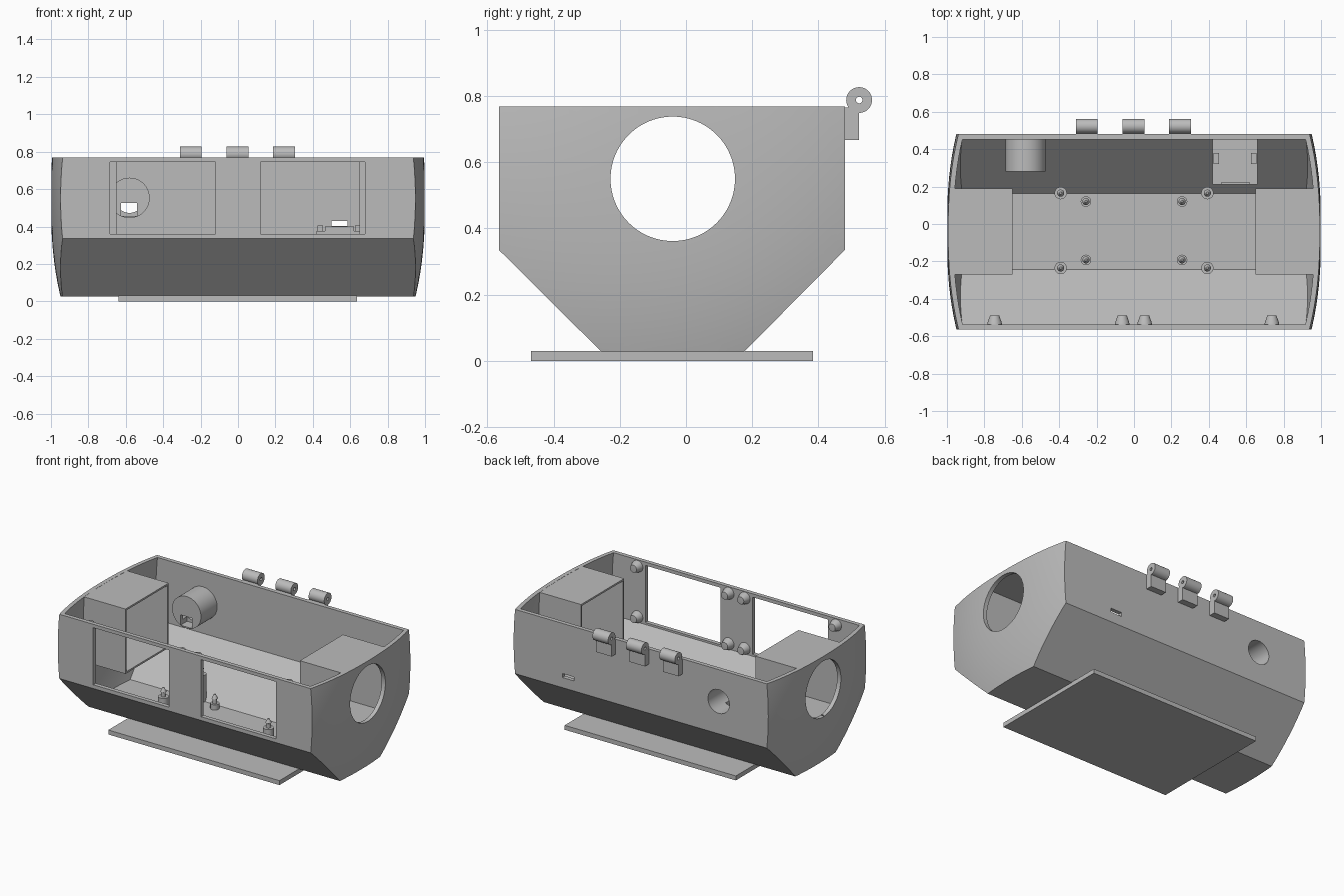
import bpy, bmesh
from math import pi, radians
from mathutils import Matrix, Vector

if "Cube" in bpy.data.objects:
    bpy.data.objects.remove(bpy.data.objects["Cube"], do_unlink=True)

grey = bpy.data.materials.new("plain_grey")
grey.use_nodes = True
COLOUR = (0.5, 0.5, 0.5, 1)
grey.diffuse_color = COLOUR
grey.node_tree.nodes["Principled BSDF"].inputs["Base Color"].default_value = COLOUR

MID_Y, MID_Z = -0.04, 0.55     # axis of the domed ends
TURN = {"z": Matrix(), "x": Matrix.Rotation(pi / 2, 4, "Y"),
        "y": Matrix.Rotation(-pi / 2, 4, "X")}


def finish(bm, name):
    bmesh.ops.recalc_face_normals(bm, faces=bm.faces)
    mesh = bpy.data.meshes.new(name)
    bm.to_mesh(mesh)
    bm.free()
    mesh.materials.append(grey)
    obj = bpy.data.objects.new(name, mesh)
    bpy.context.collection.objects.link(obj)
    return obj


def box(name, x, y, z):
    bm = bmesh.new()
    bmesh.ops.create_cube(bm, size=1)
    for v in bm.verts:
        v.co = [(r[0] + r[1]) / 2 + c * (r[1] - r[0]) for c, r in zip(v.co, (x, y, z))]
    return finish(bm, name)


def prism(name, outline, half):
    """Extrude a y-z outline along x."""
    bm = bmesh.new()
    face = bm.faces.new([bm.verts.new((-half, y, z)) for y, z in outline])
    new = bmesh.ops.extrude_face_region(bm, geom=[face])["geom"]
    bmesh.ops.translate(bm, vec=(2 * half, 0, 0),
                        verts=[v for v in new if isinstance(v, bmesh.types.BMVert)])
    return finish(bm, name)


def lathe(name, profile, centre, axis="z", steps=32, closed=False):
    """Spin (radius, height) points around an axis."""
    bm = bmesh.new()
    vs = [bm.verts.new((r, 0, h)) for r, h in profile]
    pairs = list(zip(vs, vs[1:])) + ([(vs[-1], vs[0])] if closed else [])
    edges = [bm.edges.new(p) for p in pairs]
    bmesh.ops.spin(bm, geom=vs + edges, cent=(0, 0, 0), axis=(0, 0, 1),
                   angle=2 * pi, steps=steps, use_merge=False)
    bmesh.ops.remove_doubles(bm, verts=bm.verts, dist=1e-5)
    bm.transform(Matrix.Translation(Vector(centre)) @ TURN[axis])
    return finish(bm, name)


def rod(name, radius, a, b, centre, axis, steps=48):
    return lathe(name, [(0, a), (radius, a), (radius, b), (0, b)], centre, axis, steps)


def combine(obj, other, operation="DIFFERENCE"):
    mod = obj.modifiers.new("cut", "BOOLEAN")
    mod.operation, mod.solver, mod.object = operation, "EXACT", other
    bpy.context.view_layer.objects.active = obj
    bpy.ops.object.modifier_apply(modifier=mod.name)
    bpy.data.objects.remove(other, do_unlink=True)


def lens(inset):
    """Round solid whose two ends bulge gently outwards."""
    radii = [i * 0.05 for i in range(19)]
    side = [(r, 1 - inset - 0.05 * (r / 0.52) ** 2.5) for r in radii]
    return lathe("lens", side + [(r, -h) for r, h in reversed(side)],
                 (0, MID_Y, MID_Z), "x", 96)


# Open-topped case with chamfered bottom and domed ends
case = prism("case", [(-.565, .768), (-.565, .335), (-.255, .027),
                      (.175, .027), (.48, .335), (.48, .768)], 1.2)
combine(case, lens(0), "INTERSECT")
cavity = prism("cavity", [(-.537, .9), (-.537, .347), (-.243, .055),
                          (.163, .055), (.452, .347), (.452, .9)], 1.2)
combine(cavity, lens(.028), "INTERSECT")
combine(case, cavity)

# Openings: end ports, front windows, rear port and slot
combine(case, rod("port", .188, -1.2, 1.2, (0, MID_Y, MID_Z), "x", 96))
for x in ((-.685, -.12), (.12, .68)):
    combine(case, box("window", x, (-.7, -.5), (.36, .745)))
combine(case, rod("rear_port", .08, .4, .6, (-.58, 0, .553), "y"))
combine(case, box("rear_slot", (.5, .585), (.4, .6), (.403, .43)))

# Base plate
box("base_plate", (-.64, .637), (-.468, .383), (0, .03))

# Housings behind the end ports, open towards the middle
for side, label in ((-1, "right"), (1, "left")):
    xs = sorted((side * .65, side * .972))
    housing = box(label + "_housing", xs, (-.27, .19), (.33, .767))
    inner = sorted((side * .6, side * 1.1))
    combine(housing, box("hollow", inner, (-.258, .178), (.342, .755)))

# Sensor cup on the rear wall, with a slot in its front
cup = lathe("rear_cup", [(0, .28), (.108, .28), (.108, .456), (.08, .456),
                         (.08, .3), (0, .3)], (-.58, 0, .553), "y", 48)
combine(cup, box("cup_slot", (-.625, -.54), (.2, .35), (.455, .525)))

# Socket shelf on the rear wall
box("shelf", (.42, .66), (.21, .46), (.335, .375))
box("shelf_lip", (.465, .62), (.21, .222), (.37, .4))
for x in ((.425, .455), (.625, .655)):
    box("shelf_clip", x, (.32, .38), (.37, .405))

# Hinges on the back
for x in (-.252, -.003, .246):
    box("hinge_leg", (x - .058, x + .058), (.475, .523), (.667, .766))
    lathe("hinge_knuckle", [(.01, -.058), (.039, -.058), (.039, .058), (.01, .058)],
          (x, .523, .788), "x", closed=True)

# Floor standoffs: tall outer set and short inner set, each with a pin
def standoff(name, x, y, radius, top):
    lathe(name, [(0, .05), (radius, .05), (radius, top), (.014, top),
                 (.014, top + .03), (.019, top + .033), (.006, top + .06),
                 (0, top + .06)], (x, y, 0), steps=24)


for side in (-1, 1):
    for y in (.165, -.235):
        standoff("tall_standoff", side * .392, y, .033, .235)
    for y in (.12, -.192):
        standoff("short_standoff", side * .257, y, .028, .09)

# Tapered knobs beside the windows, inside the front wall
for x in (-.745, -.063, .057, .737):
    for z in (.725, .385):
        lathe("wall_knob", [(0, -.54), (.04, -.54), (.037, -.525), (.025, -.49),
                            (0, -.488)], (x, 0, z), "y", 24)

# Smooth curved parts while keeping hard edges
bpy.ops.object.select_all(action="DESELECT")
for obj in bpy.context.collection.objects:
    if obj.type == "MESH" and obj.data.materials and obj.data.materials[0] == grey:
        obj.select_set(True)
        bpy.context.view_layer.objects.active = obj
bpy.ops.object.shade_smooth_by_angle(angle=radians(30))
